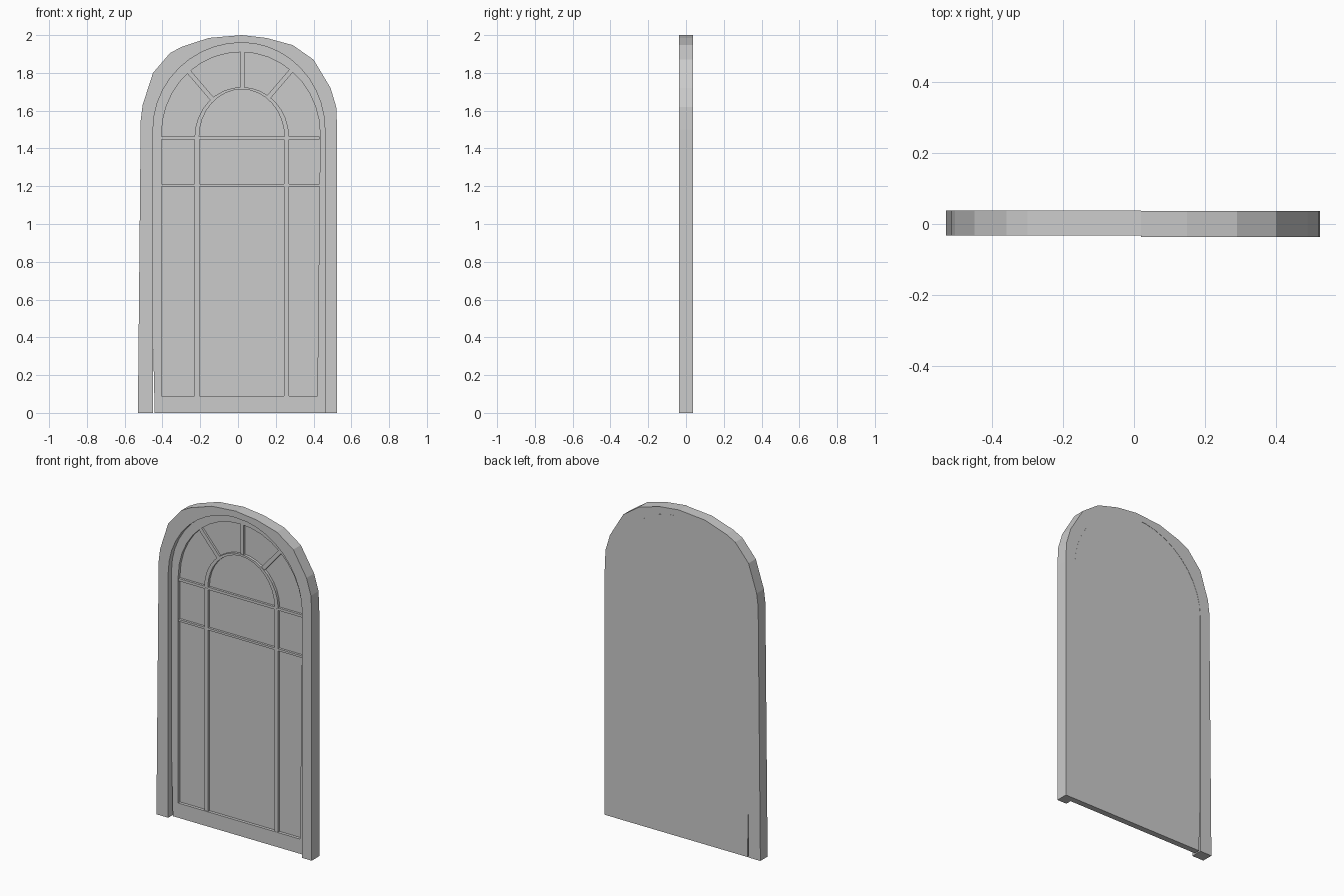
import bpy, bmesh, math
from mathutils import Vector

if "Cube" in bpy.data.objects:
    bpy.data.objects.remove(bpy.data.objects["Cube"])


def prism(name, pts, y0, y1):
    """Flat outline in x-z, extruded from y0 to y1."""
    bm = bmesh.new()
    face = bm.faces.new([bm.verts.new((x, y0, z)) for x, z in pts])
    res = bmesh.ops.extrude_face_region(bm, geom=[face])
    for v in res["geom"]:
        if isinstance(v, bmesh.types.BMVert):
            v.co.y = y1
    bmesh.ops.recalc_face_normals(bm, faces=bm.faces)
    me = bpy.data.meshes.new(name)
    bm.to_mesh(me)
    bm.free()
    ob = bpy.data.objects.new(name, me)
    bpy.context.collection.objects.link(ob)
    return ob


def arc(cx, cz, rx, rz, n, a0=180, a1=0):
    """Elliptical arch points, left to right by default."""
    out = []
    for i in range(n + 1):
        a = math.radians(a0 + (a1 - a0) * i / n)
        out.append((cx + rx * math.cos(a), cz + rz * math.sin(a)))
    return out


def bar(name, a, b, width, y0, y1=0.030):
    """Straight glazing bar between two x-z points."""
    a, b = Vector(a), Vector(b)
    d = (b - a).normalized()
    s = Vector((-d.y, d.x)) * width / 2
    return prism(name, [tuple(p) for p in (a + s, b + s, b - s, a - s)], y0, y1)


# Outer casing: two slightly offset faceted halves
left_outer = [(-0.53, 0), (-0.515, 1.55), (-0.505, 1.63), (-0.45, 1.80), (-0.36, 1.905),
              (-0.30, 1.937), (-0.155, 1.985), (0.02, 2.0)]
left_inner = arc(0.02, 1.5, 0.47, 0.46, 10, 90, 180) + [(-0.45, 0)]
prism("casing_left", left_outer + left_inner, -0.032, 0.038)
right_outer = [(0.525, 0), (0.525, 1.5), (0.52, 1.62), (0.49, 1.72), (0.40, 1.87),
               (0.29, 1.947), (0.15, 1.985), (0.02, 2.0)]
right_inner = arc(0.02, 1.5, 0.44, 0.46, 10, 90, 0) + [(0.46, 0)]
prism("casing_right", right_outer + right_inner, -0.037, 0.036)

# Recessed sash with arched head, split into arch band and bottom rail
sash_outer = [(-0.441, 0), (-0.449, 0.35)] + arc(0.02, 1.5, 0.47, 0.46, 10, 180, 90)[:-1] \
    + arc(0.02, 1.5, 0.44, 0.46, 10, 90, 0) + [(0.46, 0)]
sash_inner = [(-0.405, 0.09)] + arc(0.015, 1.475, 0.42, 0.435, 18) + [(0.42, 0.09)]
prism("sash_frame", sash_outer + [(0.42, 0)] + sash_inner[::-1] + [(-0.405, 0)], 0.0, 0.0365)
prism("bottom_rail", [(-0.405, 0), (0.42, 0), (0.42, 0.09), (-0.405, 0.09)], 0.0, 0.0365)

# Glazing panel
prism("pane_panel", sash_inner, 0.018, 0.0365)

# Vertical and horizontal glazing bars
for name, x in (("mullion_left", -0.217), ("mullion_right", 0.257)):
    bar(name, (x, 0.09), (x, 1.455), 0.025, 0.003)
for name, z, w in (("transom_upper", 1.455, 0.016), ("transom_lower", 1.206, 0.013)):
    bar(name, (-0.405, z), (0.432, z), w, 0.004)

# Inner arch and radiating bars
prism("inner_arch", arc(0.02, 1.46, 0.25, 0.265, 16) + arc(0.02, 1.46, 0.226, 0.253, 16)[::-1],
      0.002, 0.030)
bar("spoke_left", (-0.135, 1.66), (-0.26, 1.805), 0.024, 0.005)
bar("spoke_centre", (0.023, 1.72), (0.023, 1.912), 0.022, 0.005)
bar("spoke_right", (0.165, 1.675), (0.285, 1.815), 0.024, 0.005)
